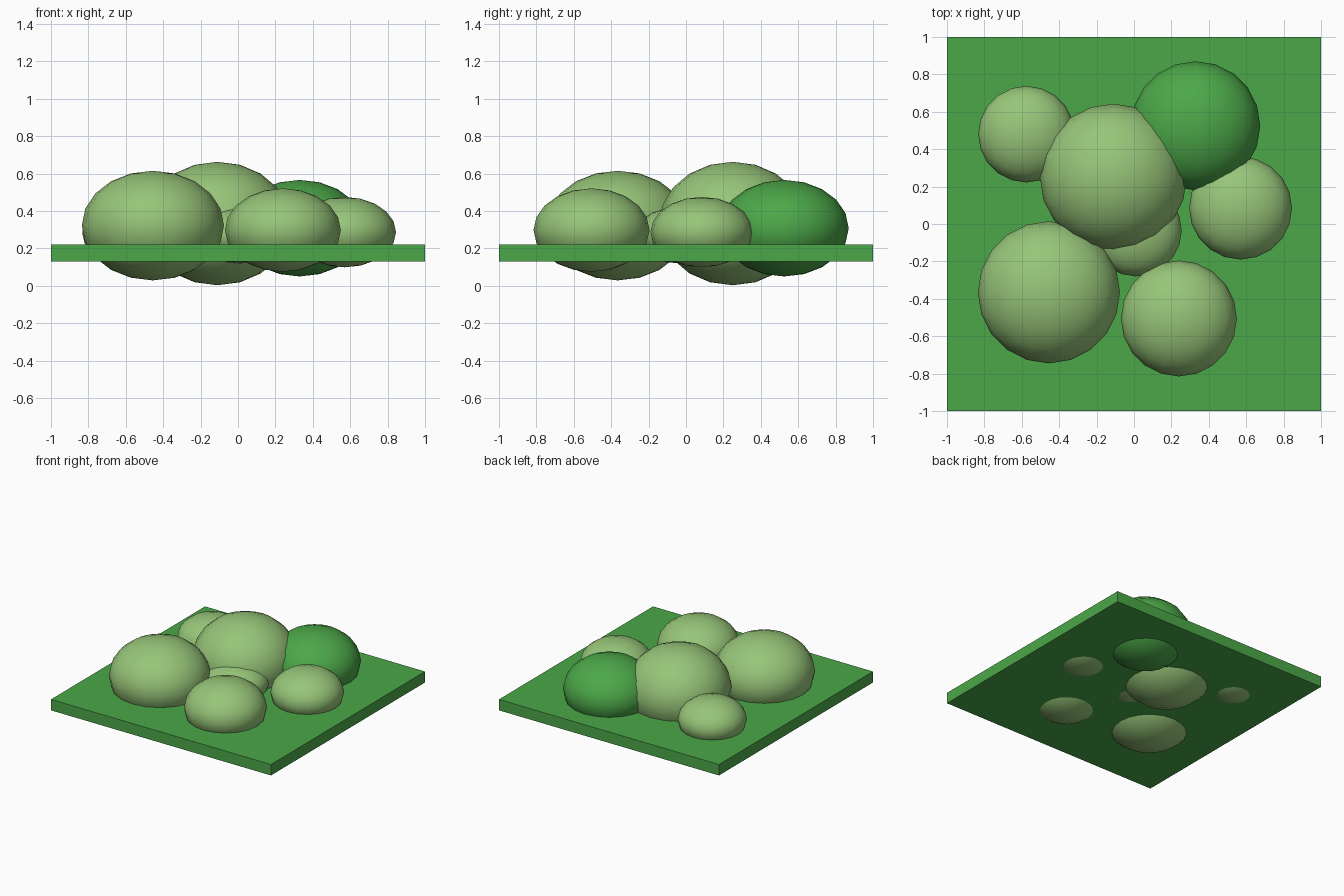
import bpy
import math

if "Cube" in bpy.data.objects:
    bpy.data.objects.remove(bpy.data.objects["Cube"])


def material(name, color):
    m = bpy.data.materials.new(name)
    m.diffuse_color = (*color, 1.0)
    m.use_nodes = True
    m.node_tree.nodes["Principled BSDF"].inputs["Base Color"].default_value = m.diffuse_color
    return m


grass_green = material("grass_green", (0.072, 0.39, 0.066))
leaf_green = material("leaf_green", (0.31, 0.56, 0.19))

# Square ground slab
bpy.ops.mesh.primitive_cube_add(size=1, location=(0, 0, 0.175))
slab = bpy.context.object
slab.name = "ground_slab"
slab.scale = (2, 2, 0.09)
slab.data.materials.append(grass_green)


def bush(name, x, y, z, radius, height, mat):
    """Flattened smooth ball sunk through the slab."""
    bpy.ops.mesh.primitive_uv_sphere_add(
        segments=20, ring_count=10, radius=1, location=(x, y, z))
    ob = bpy.context.object
    ob.name = name
    ob.scale = (radius, radius, height)
    ob.data.materials.append(mat)
    bpy.ops.object.shade_smooth_by_angle(angle=math.radians(40))


# Bushes: centre, horizontal radius, half height
bush("front_left_bush", -0.455, -0.365, 0.322, 0.38, 0.293, leaf_green)
bush("middle_bush", -0.11, 0.25, 0.333, 0.393, 0.33, leaf_green)
bush("dark_back_bush", 0.33, 0.525, 0.308, 0.345, 0.258, grass_green)
bush("right_bush", 0.57, 0.085, 0.287, 0.275, 0.188, leaf_green)
bush("front_right_bush", 0.24, -0.505, 0.298, 0.31, 0.223, leaf_green)
bush("back_left_bush", -0.575, 0.48, 0.282, 0.258, 0.175, leaf_green)
bush("small_centre_bush", 0.01, -0.035, 0.27, 0.245, 0.15, leaf_green)
